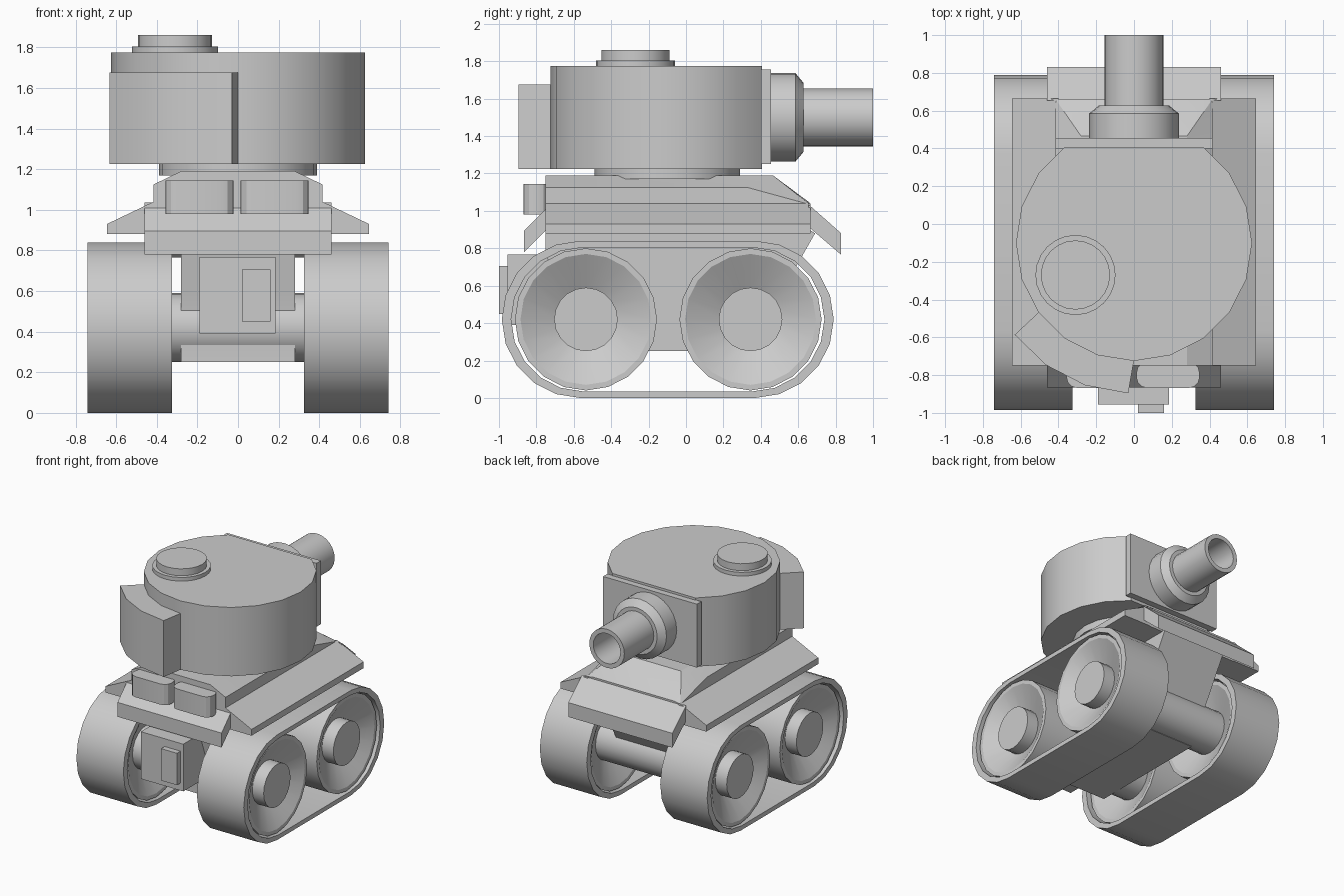
import bpy, bmesh, math
from mathutils import Vector

if "Cube" in bpy.data.objects:
    bpy.data.objects.remove(bpy.data.objects["Cube"])


def finish(name, bm):
    bmesh.ops.recalc_face_normals(bm, faces=bm.faces)
    me = bpy.data.meshes.new(name)
    bm.to_mesh(me)
    bm.free()
    ob = bpy.data.objects.new(name, me)
    bpy.context.collection.objects.link(ob)
    return ob


def place(axis, u, v, w):
    # (u, v) lie in the profile plane, w runs along the axis
    return {'x': (w, u, v), 'y': (u, w, v), 'z': (u, v, w)}[axis]


def prism(name, pts, axis, a, b):
    bm = bmesh.new()
    lo = [bm.verts.new(place(axis, u, v, a)) for u, v in pts]
    hi = [bm.verts.new(place(axis, u, v, b)) for u, v in pts]
    bm.faces.new(lo)
    bm.faces.new(hi)
    n = len(pts)
    for i in range(n):
        j = (i + 1) % n
        bm.faces.new((lo[i], lo[j], hi[j], hi[i]))
    return finish(name, bm)


def box(name, x0, x1, y0, y1, z0, z1):
    return prism(name, [(x0, y0), (x1, y0), (x1, y1), (x0, y1)], 'z', z0, z1)


def lathe(name, prof, axis, cu, cv, n=20):
    # prof: (radius, position along axis); both ends are capped
    bm = bmesh.new()
    rings = []
    for r, w in prof:
        rings.append([bm.verts.new(place(axis, cu + r * math.cos(math.tau * i / n),
                                         cv + r * math.sin(math.tau * i / n), w)) for i in range(n)])
    for p, q in zip(rings, rings[1:]):
        for i in range(n):
            j = (i + 1) % n
            bm.faces.new((p[i], p[j], q[j], q[i]))
    bm.faces.new(rings[0])
    bm.faces.new(rings[-1])
    return finish(name, bm)


def mirror_x(ob):
    m = ob.modifiers.new("mirror", 'MIRROR')
    m.use_axis = (True, False, False)
    m.use_mirror_merge = False
    return ob


def stadium(y0, y1, zc, r, n=10):
    a = [(y1 + r * math.cos(t), zc + r * math.sin(t))
         for t in (-math.pi / 2 + math.pi * i / n for i in range(n + 1))]
    b = [(y0 + r * math.cos(t), zc + r * math.sin(t))
         for t in (math.pi / 2 + math.pi * i / n for i in range(n + 1))]
    return a + b


# Track belts: open loops
bm = bmesh.new()
outer, inner = stadium(-0.565, 0.37, 0.42, 0.42), stadium(-0.55, 0.355, 0.42, 0.385)
loops = [[bm.verts.new((x, y, z)) for y, z in pts]
         for x, pts in ((0.325, outer), (0.74, outer), (0.74, inner), (0.325, inner))]
n = len(outer)
for k in range(4):
    p, q = loops[k], loops[(k + 1) % 4]
    for i in range(n):
        j = (i + 1) % n
        bm.faces.new((p[i], p[j], q[j], q[i]))
mirror_x(finish("track_belt", bm))

# Dished road wheels with hubs, and axles
for label, y in (("rear", -0.535), ("fore", 0.345)):
    mirror_x(lathe(label + "_wheel", [(0.17, 0.44), (0.35, 0.35), (0.38, 0.35), (0.38, 0.72),
                                      (0.35, 0.72), (0.17, 0.62), (0.17, 0.72)], 'x', y, 0.42))
    lathe(label + "_axle", [(0.17, -0.46), (0.17, 0.46)], 'x', y, 0.42)

# Lower hull
prism("lower_hull", [(-0.75, 0.9), (-0.75, 0.77), (-0.68, 0.58), (-0.68, 0.25),
                     (0.33, 0.25), (0.69, 0.88), (0.66, 0.9)], 'x', -0.28, 0.28)
box("rear_engine_box", -0.19, 0.185, -0.955, -0.65, 0.39, 0.767)
box("rear_engine_panel", 0.02, 0.16, -1.0, -0.94, 0.45, 0.705)

# Upper hull with sloped front
bm = bmesh.new()
for s in (-1, 1):
    for x, y, z in ((0.415, -0.75, 0.88), (0.415, -0.75, 1.125), (0.28, -0.75, 1.19),
                    (0.28, 0.465, 1.19), (0.415, 0.33, 1.125), (0.36, 0.66, 1.045),
                    (0.415, 0.66, 1.035), (0.415, 0.66, 0.88)):
        bm.verts.new((s * x, y, z))
bmesh.ops.convex_hull(bm, input=bm.verts)
finish("upper_hull", bm)

# Fenders
mirror_x(prism("side_fender", [(0.40, 0.88), (0.645, 0.88), (0.645, 0.93), (0.415, 1.04), (0.40, 1.04)],
               'y', -0.75, 0.665))
prism("rear_fender", [(-0.74, 1.02), (-0.865, 0.895), (-0.865, 0.78), (-0.74, 0.905)], 'x', -0.46, 0.46)
prism("fore_fender", [(0.655, 1.035), (0.83, 0.88), (0.83, 0.765), (0.655, 0.915)], 'x', -0.46, 0.46)

# Rounded stowage boxes at the rear
for label, xa in (("left", -0.355), ("right", 0.015)):
    corner = []
    for cx, cy, a0 in ((xa + 0.275, -0.79, 0), (xa + 0.055, -0.79, 90),
                       (xa + 0.055, -0.81, 180), (xa + 0.275, -0.81, 270)):
        for k in range(4):
            t = math.radians(a0 + 30 * k)
            corner.append((cx + 0.058 * math.cos(t), cy + 0.058 * math.sin(t)))
    prism(label + "_stowage_box", corner, 'z', 0.98, 1.145)

# Turret: 20-sided drum with a flat gun face
lathe("turret_ring", [(0.39, 1.17), (0.39, 1.235)], 'z', 0, -0.1)
drum = [(0.625 * math.cos(math.radians(a)), -0.1 + 0.625 * math.sin(math.radians(a)))
        for a in range(126, 126 + 289, 18)]
prism("turret", drum, 'z', 1.225, 1.775)
box("gun_plate", -0.415, 0.415, 0.40, 0.455, 1.25, 1.757)

# Curved bustle box
arc = [(0.62, 216), (0.62, 234), (0.62, 252), (0.62, 270),
       (0.797, 267.8), (0.797, 251), (0.797, 234.3), (0.797, 217.6)]
prism("turret_bustle", [(r * math.cos(math.radians(a)), -0.1 + r * math.sin(math.radians(a)))
                        for r, a in arc], 'z', 1.225, 1.675)

# Hatch
lathe("hatch", [(0.212, 1.76), (0.212, 1.805), (0.183, 1.805), (0.183, 1.86)], 'z', -0.31, -0.27, 24)

# Gun collar and hollow barrel
lathe("gun_collar", [(0.237, 0.44), (0.237, 0.585), (0.185, 0.628), (0.14, 0.628)], 'y', 0, 1.5, 24)
lathe("gun_barrel", [(0.155, 0.60), (0.155, 1.0), (0.12, 1.0), (0.12, 0.64)], 'y', 0, 1.5, 24)

# Smooth shading with sharp edges
for ob in bpy.data.objects:
    ob.select_set(True)
    bpy.context.view_layer.objects.active = ob
bpy.ops.object.shade_smooth_by_angle(angle=math.radians(25))
